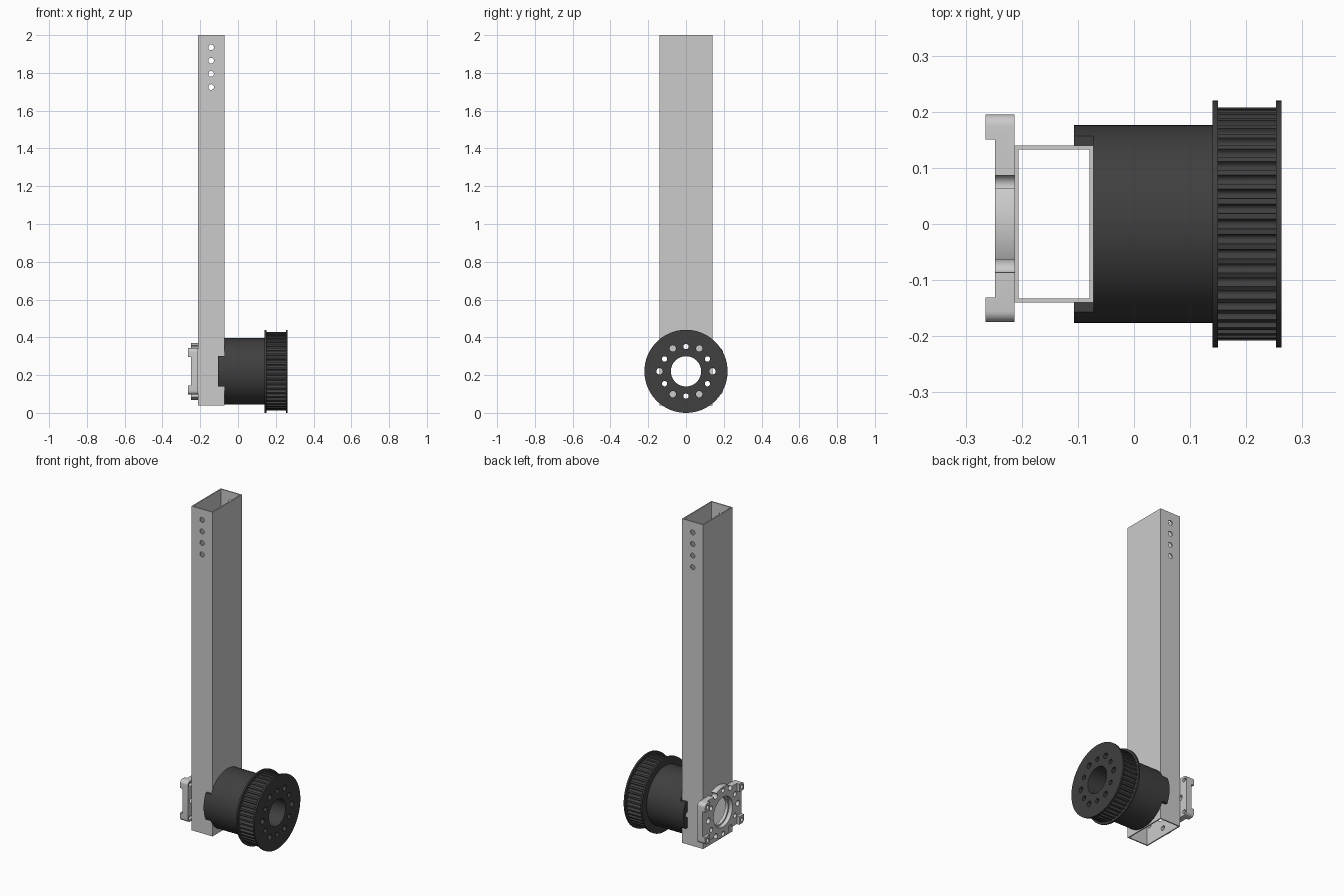
import bpy, bmesh
from math import sin, cos, pi, radians, asin

if "Cube" in bpy.data.objects:
    bpy.data.objects.remove(bpy.data.objects["Cube"])

CZ = 0.22          # height of the pulley axis


def prism(name, loops, a, b, axis='X'):
    """Extrude closed 2D loops from a to b along an axis (X: loops are y,z; Y: x,z; Z: x,y)."""
    place = {'X': lambda u, v, w: (w, u, v),
             'Y': lambda u, v, w: (u, w, v),
             'Z': lambda u, v, w: (u, v, w)}[axis]
    bm = bmesh.new()
    for pts in loops:
        lo = [bm.verts.new(place(u, v, a)) for u, v in pts]
        hi = [bm.verts.new(place(u, v, b)) for u, v in pts]
        n = len(pts)
        bm.faces.new(lo)
        bm.faces.new(hi)
        for i in range(n):
            j = (i + 1) % n
            bm.faces.new((lo[i], lo[j], hi[j], hi[i]))
    bmesh.ops.recalc_face_normals(bm, faces=bm.faces)
    me = bpy.data.meshes.new(name)
    bm.to_mesh(me)
    bm.free()
    ob = bpy.data.objects.new(name, me)
    bpy.context.collection.objects.link(ob)
    return ob


def arc(r, a0, a1, n, cu=0.0, cv=CZ):
    return [(cu + r * cos(a0 + (a1 - a0) * i / n), cv + r * sin(a0 + (a1 - a0) * i / n))
            for i in range(n + 1)]


def circle(r, n=96, cu=0.0, cv=CZ):
    return arc(r, 0, 2 * pi, n, cu, cv)[:-1]


def rect(u0, u1, v0, v1):
    return [(u0, v0), (u1, v0), (u1, v1), (u0, v1)]


def ring(radius, r, start):
    """Six hole outlines on a bolt circle."""
    return [circle(r, 24, radius * cos(start + k * pi / 3), CZ + radius * sin(start + k * pi / 3))
            for k in range(6)]


def boolean(ob, other, op='DIFFERENCE'):
    m = ob.modifiers.new(op, 'BOOLEAN')
    m.operation, m.object, m.solver = op, other, 'EXACT'
    bpy.context.view_layer.objects.active = ob
    bpy.ops.object.modifier_apply(modifier=m.name)
    bpy.data.objects.remove(other)


def finish(ob, mat=None):
    bpy.ops.object.select_all(action='DESELECT')
    ob.select_set(True)
    bpy.context.view_layer.objects.active = ob
    bpy.ops.object.shade_smooth_by_angle(angle=radians(30))
    if mat:
        ob.data.materials.clear()
        ob.data.materials.append(mat)


dark = bpy.data.materials.new("dark_plastic")
dark.diffuse_color = (0.05, 0.05, 0.05, 1)
dark.use_nodes = True
dark.node_tree.nodes["Principled BSDF"].inputs["Base Color"].default_value = dark.diffuse_color

bore = circle(0.08, 64)
through = ring(0.131, 0.014, pi / 6)     # bolts passing through everything
shallow = ring(0.14, 0.017, 0)           # bolts ending at the tube

# rectangular arm tube with bolt holes near the top
tube = prism("arm_tube", [rect(-0.213, -0.072, -0.14, 0.14)], 0.04, 2.0, 'Z')
boolean(tube, prism("cut", [rect(-0.206, -0.079, -0.133, 0.133)], 0, 2.1, 'Z'))
boolean(tube, prism("cut", [circle(0.015, 24, -0.1425, 1.725 + 0.07 * k) for k in range(4)],
                    -0.2, 0.2, 'Y'))
boolean(tube, prism("cut", [bore] + through, -0.3, 0))
finish(tube)

# toothed pulley: 48 rounded belt grooves
TEETH, R, DEPTH, HALF = 48, 0.208, 0.0115, 0.0085
teeth = []
for k in range(TEETH):
    mid = 2 * pi * k / TEETH
    for i in range(9):
        t = pi * i / 8
        r = R - DEPTH * sin(t) ** 0.8 if 0 < i < 8 else R
        ang = mid - HALF / R * cos(t)
        teeth.append((r * cos(ang), CZ + r * sin(ang)))
pulley = prism("pulley_and_hub", [teeth], 0.145, 0.258)
for x0, x1 in ((0.14, 0.15), (0.253, 0.263)):
    boolean(pulley, prism("flange", [circle(0.22, 128)], x0, x1), 'UNION')

# hub with two tabs that straddle the tube
hub = prism("hub", [circle(0.176, 128)], -0.107, 0.145)
w, s, t, L = 0.14, 0.08, 0.3, 0.3
i_shape = [(-L, -t), (L, -t), (L, -s), (w, -s), (w, s), (L, s),
           (L, t), (-L, t), (-L, s), (-w, s), (-w, -s), (-L, -s)]
boolean(hub, prism("cut", [[(u, v + CZ) for u, v in i_shape]], -0.2, -0.072))
boolean(pulley, hub, 'UNION')
boolean(pulley, prism("cut", [bore] + through + shallow, -0.3, 0.4))
finish(pulley, dark)

# bearing block: round plate with four raised corner ears
y0, y1, h, rd, c = -0.175, 0.195, 0.123, 0.151, 0.02
a = asin(h / rd)
outline = (arc(c, 0, pi / 2, 6, y1 - c, CZ + h - c)
           + arc(rd, a, pi - a, 32)
           + arc(c, pi / 2, pi, 6, y0 + c, CZ + h - c)
           + arc(c, pi, 1.5 * pi, 6, y0 + c, CZ - h + c)
           + arc(rd, pi + a, 2 * pi - a, 32)
           + arc(c, 1.5 * pi, 2 * pi, 6, y1 - c, CZ - h + c))
block = prism("bearing_block", [outline], -0.265, -0.213)
p, q, e = -0.131, 0.151, 0.075
plus = [(p, -L), (q, -L), (q, -e), (L, -e), (L, e), (q, e),
        (q, L), (p, L), (p, e), (-L, e), (-L, -e), (p, -e)]
boolean(block, prism("cut", [[(u, v + CZ) for u, v in plus]], -0.3, -0.248))
ears = [circle(0.012, 20, 0.01 + sy * 0.163, CZ + sz * 0.1) for sy in (-1, 1) for sz in (-1, 1)]
boolean(block, prism("cut", [bore] + through + shallow + ears, -0.3, -0.2))
boolean(block, prism("cut", [circle(0.09, 64)], -0.3, -0.225))
finish(block)
